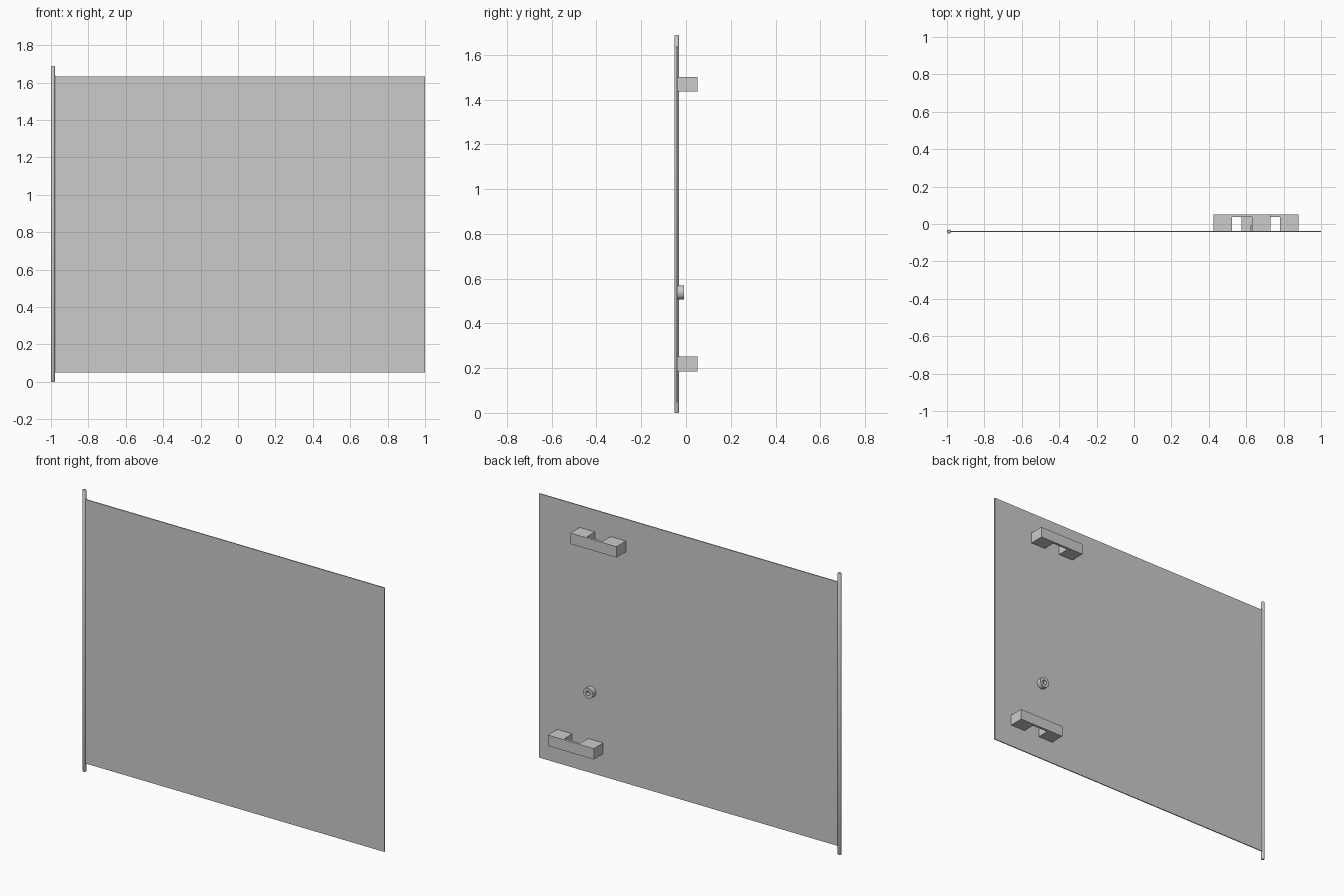
import bpy, bmesh, math
from mathutils import Matrix

if "Cube" in bpy.data.objects:
    bpy.data.objects.remove(bpy.data.objects["Cube"])


def finish(bm, name, smooth=False):
    bmesh.ops.recalc_face_normals(bm, faces=bm.faces)
    me = bpy.data.meshes.new(name)
    bm.to_mesh(me)
    bm.free()
    ob = bpy.data.objects.new(name, me)
    bpy.context.collection.objects.link(ob)
    if smooth:
        bpy.ops.object.select_all(action='DESELECT')
        ob.select_set(True)
        bpy.context.view_layer.objects.active = ob
        bpy.ops.object.shade_smooth_by_angle(angle=math.radians(35))
    return ob


def extrude(name, outline, shift):
    """Extrude a closed outline of 3D points along a vector."""
    bm = bmesh.new()
    face = bm.faces.new([bm.verts.new(p) for p in outline])
    geom = bmesh.ops.extrude_face_region(bm, geom=[face])["geom"]
    moved = [g for g in geom if isinstance(g, bmesh.types.BMVert)]
    bmesh.ops.translate(bm, verts=moved, vec=shift)
    return finish(bm, name)


def lathe(name, profile, matrix, steps=32):
    """Spin (radius, height) points around z, then place with the matrix."""
    bm = bmesh.new()
    vs = [bm.verts.new((r, 0, h)) for r, h in profile]
    es = [bm.edges.new(pair) for pair in zip(vs, vs[1:])]
    bmesh.ops.spin(bm, geom=vs + es, cent=(0, 0, 0), axis=(0, 0, 1),
                   angle=2 * math.pi, steps=steps, use_duplicate=False)
    bmesh.ops.remove_doubles(bm, verts=bm.verts, dist=1e-5)
    bmesh.ops.transform(bm, matrix=matrix, verts=bm.verts)
    return finish(bm, name, True)


Y = -0.041       # hinge plane
BACK = -0.037    # rear face of the panel

# Thin door panel, flaring slightly where it joins the hinge pole
panel = [(-0.988, 0.046), (-0.975, 0.05), (1.0, 0.05),
         (1.0, 1.632), (-0.968, 1.632), (-0.976, 1.637), (-0.988, 1.64)]
extrude("door_panel", [(x, BACK - 0.006, z) for x, z in panel], (0, 0.006, 0))

# Hinge pole with softened ends
lathe("hinge_pole", [(0, 0), (0.008, 0), (0.0105, 0.004),
                     (0.0105, 1.684), (0.008, 1.688), (0, 1.688)],
      Matrix.Translation((-0.9895, Y, 0)))

# Bracket handles: two legs joined by a thin outer bar
for name, x, z in (("upper_handle", 0.425, 1.436), ("lower_handle", 0.575, 0.186)):
    shape = [(0, BACK), (0.1, BACK), (0.1, 0.037), (0.205, 0.037),
             (0.205, BACK), (0.305, BACK), (0.305, 0.052), (0, 0.052)]
    extrude(name, [(x + dx, y, z) for dx, y in shape], (0, 0, 0.065))

# Round lock boss with a recessed keyhole, axis along +y
lathe("lock_boss", [(0, 0), (0.032, 0), (0.032, 0.03), (0.014, 0.03),
                    (0.014, 0.008), (0, 0.008)],
      Matrix.Translation((0.655, BACK - 0.001, 0.538)) @ Matrix.Rotation(-math.pi / 2, 4, 'X'))
